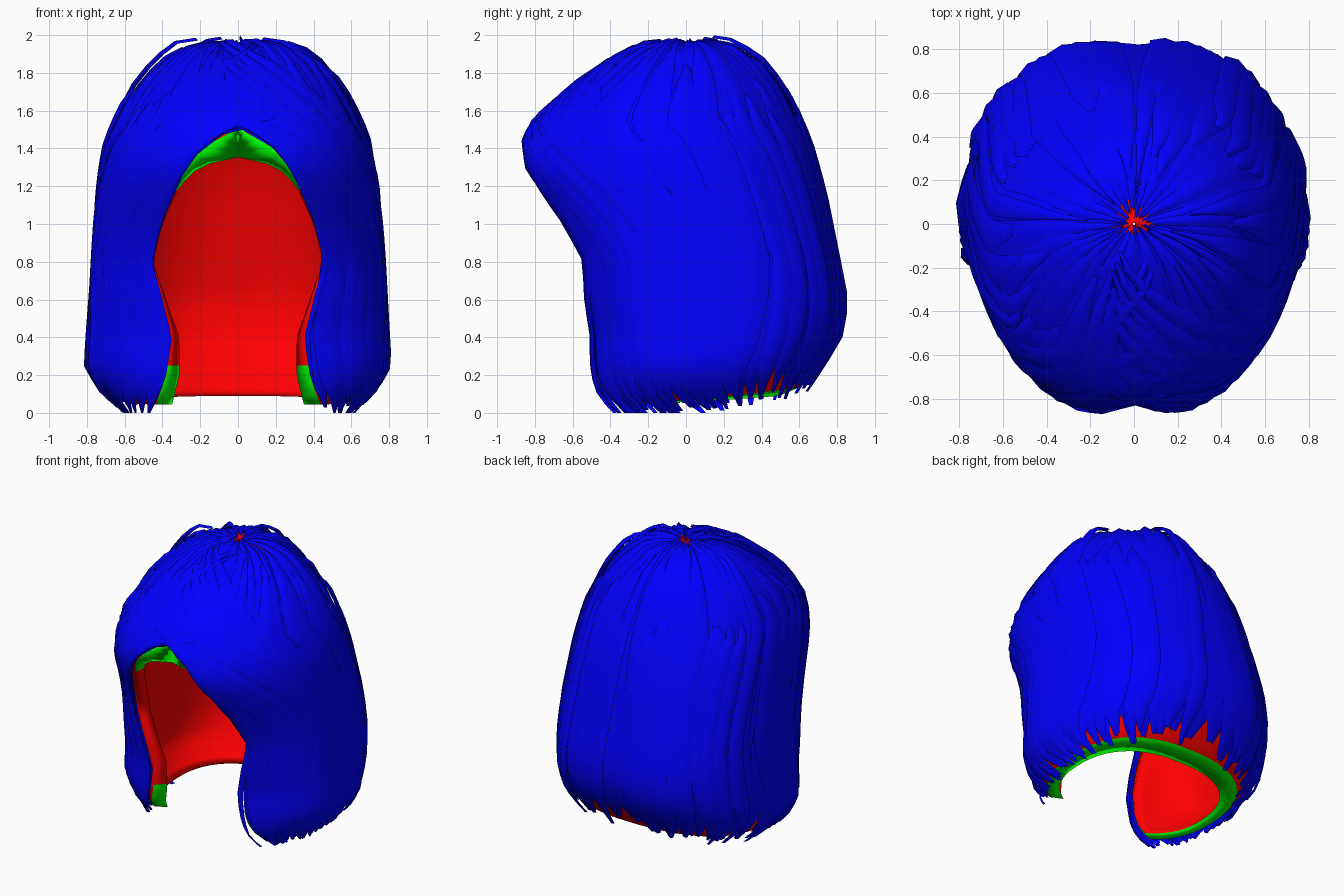
import bpy, bmesh, random
from math import pi, sin, cos, asin

if "Cube" in bpy.data.objects:
    bpy.data.objects.remove(bpy.data.objects["Cube"])
random.seed(4)

# Head profile from crown to hem: z, half width, front depth, back depth
ROWS = [(2.01, .01, .01, .01), (2.005, .16, .11, .16), (1.965, .32, .24, .28), (1.87, .45, .42, .42),
        (1.73, .565, .62, .53), (1.58, .645, .79, .61), (1.44, .705, .88, .67), (1.30, .735, .90, .71),
        (1.15, .755, .83, .75), (1.0, .765, .74, .78), (.8, .78, .64, .82), (.6, .79, .60, .86),
        (.42, .80, .55, .84), (.25, .81, .55, .74), (.12, .74, .55, .65), (0, .62, .52, .58)]
# Half width of the face opening by height (outer and inner edge)
OPEN = [(0, .45), (.2, .38), (.4, .35), (.6, .40), (.8, .455), (1.0, .405), (1.2, .32), (1.3, .27),
        (1.42, .18), (1.53, 0)]
OPEN_IN = [(0, .36), (.2, .31), (.4, .31), (.6, .38), (.8, .45), (1.0, .40), (1.2, .31), (1.31, .20),
           (1.37, 0)]


def lerp(table, x):
    if x <= table[0][0]:
        return table[0][1]
    for (x0, y0), (x1, y1) in zip(table, table[1:]):
        if x <= x1:
            return y0 + (y1 - y0) * (x - x0) / (x1 - x0)
    return table[-1][1]


def surf(v, u, d=0.0, opening=OPEN):
    """Point on the head: v crown to hem, u around from one opening edge to the other, d offset."""
    t = min(max(v, 0), 1) * (len(ROWS) - 1)
    i = min(int(t), len(ROWS) - 2)
    z, a, f, b = [p + (q - p) * (t - i) for p, q in zip(ROWS[i], ROWS[i + 1])]
    w = lerp(opening, z)
    nf = 2.15  # superellipse power: front, and back (squarer towards the hem)
    nb = lerp([(.8, 2.45), (1.5, 1.85)], z)
    z += d * min(1, max(0, (z - 1.3) / .6))
    a, f, b = [max(.005, k + d) for k in (a, f, b)]
    t0 = asin(min(1, w / a) ** (nf / 2))
    if w > 0:
        u = min(max(u, 0), 1)
    th = t0 + u * (2 * pi - 2 * t0)
    s, c = sin(th), cos(th)
    n = nf if c > 0 else nb
    x = a * abs(s) ** (2 / n) * (1 if s > 0 else -1)
    y = abs(c) ** (2 / n) * (-f if c > 0 else b)
    return (x, y, z)


def material(name, color):
    m = bpy.data.materials.new(name)
    m.diffuse_color = (*color, 1)
    m.use_nodes = True
    m.node_tree.nodes["Principled BSDF"].inputs["Base Color"].default_value = m.diffuse_color
    return m


def finish(name, bm, mats):
    me = bpy.data.meshes.new(name)
    for f in bm.faces:
        f.smooth = True
    bm.to_mesh(me)
    bm.free()
    ob = bpy.data.objects.new(name, me)
    bpy.context.collection.objects.link(ob)
    for m in mats:
        me.materials.append(m)
    return ob


def card(bm, path, half, v0, v1, d, steps=20, root=.3):
    """Tapered strip of hair; path(k) gives the u centre along its length."""
    prev = None
    for k in range(steps + 1):
        s = k / steps
        v, u = v0 + (v1 - v0) * s, path(s)
        h = half * min(1, root + s * 5, 1 - .8 * (s - .86) / .14)
        row = [bm.verts.new(surf(v, u + e * h, d - .014 * abs(e) - .012 * (s < .04)))
               for e in (-1, 0, 1)]
        if prev:
            for j in (0, 1):
                bm.faces.new((prev[j], row[j], row[j + 1], prev[j + 1]))
        prev = row


blue = material("hair_blue", (0, 0, 1))
red = material("cap_red", (1, 0, 0))
green = material("rim_green", (0, 1, 0))


def back(u):
    return (1 - cos(2 * pi * u)) / 2


# Cap: outer and inner skins joined by a rim round the hem and face opening
bm = bmesh.new()
R, C = 45, 40
o, n = [[[bm.verts.new(surf(i / R * (.975 - drop * back(j / C)), j / C, d, op))
          for j in range(C + 1)] for i in range(R + 1)]
        for d, op, drop in ((-.06, OPEN, .05), (-.14, OPEN_IN, .025))]
for g in (o, n):
    for i in range(R):
        for j in range(C):
            bm.faces.new((g[i][j], g[i + 1][j], g[i + 1][j + 1], g[i][j + 1]))
for j in range(C):
    bm.faces.new((o[R][j], n[R][j], n[R][j + 1], o[R][j + 1])).material_index = 1
for i in range(R):
    if abs(o[i + 1][0].co.x - o[i + 1][C].co.x) > .01:
        for j in (0, C):
            f = bm.faces.new((o[i][j], o[i + 1][j], n[i + 1][j], n[i][j]))
            f.material_index = int(not .28 < o[i][j].co.z < 1.2)
bmesh.ops.remove_doubles(bm, verts=bm.verts, dist=.0005)
bmesh.ops.recalc_face_normals(bm, faces=bm.faces)
finish("cap", bm, [red, green])


def hem(u):
    """Length of hair at u: a little shorter at the back."""
    return 1 - .075 * back(u) ** 1.5 + random.uniform(-.035, .015)


# Long hair: full-length strips from the crown
bm = bmesh.new()
K = 36
for k in range(K):
    u0, sway = (k + .5) / K, random.uniform(-.008, .008)
    card(bm, lambda s: u0 + sway * sin(3 * s), .66 / K * 1.25, random.uniform(.03, .06), hem(u0),
         -.026 + random.uniform(-.012, .012), root=.9)
finish("long_hair", bm, [blue])

# Top layer: looser strips starting lower down
bm = bmesh.new()
for k in range(48):
    u0, sway = (k + random.random()) / 48, random.uniform(-.03, .03)
    card(bm, lambda s: u0 + sway * s, random.uniform(.012, .022), random.uniform(.06, .35),
         hem(u0), random.uniform(-.016, .010))
finish("top_layer", bm, [blue])

# Swept fringe: strips crossing the front of the crown and arching round the face
bm = bmesh.new()
for k in range(11):
    for side in (0, 1):
        v0, end = .09 + .024 * k + .012 * side, .24 - .02 * k + random.uniform(-.01, .01)

        def path(s):
            u = -.05 + (end + .05) * (1 - (1 - s) ** 3)
            return 1 - u if side else u
        card(bm, path, random.uniform(.018, .026), v0, hem(end), random.uniform(-.012, .006), 24)
finish("swept_fringe", bm, [blue])
